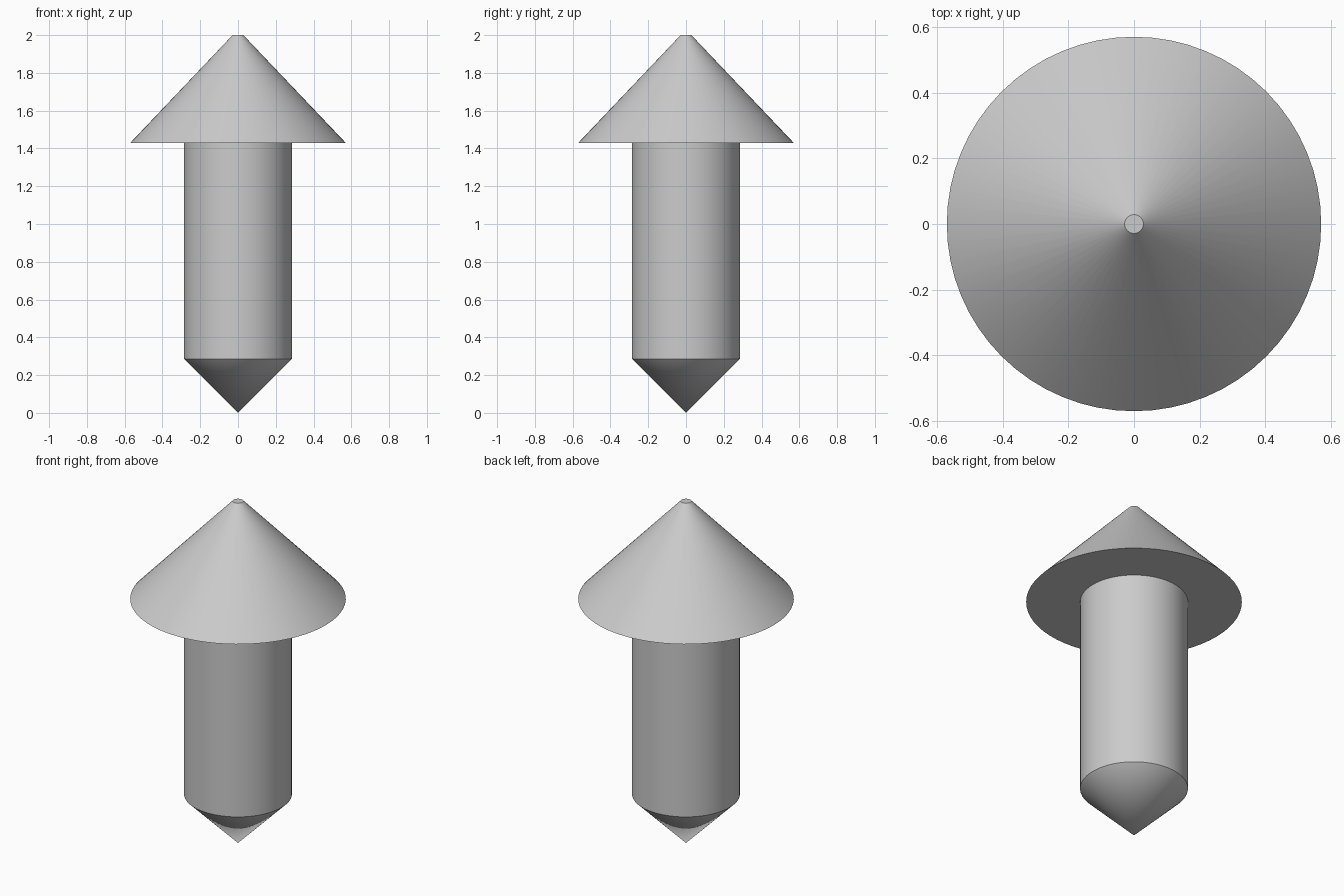
import bpy
import math

default = bpy.data.objects.get("Cube")
if default:
    bpy.data.objects.remove(default, do_unlink=True)

U = 2 / 7  # shaft radius, the unit for every other size
SIDES = 64

grey = bpy.data.materials.new("light grey")
grey.use_nodes = True
colour = (0.6, 0.6, 0.6, 1)
grey.diffuse_color = colour
grey.node_tree.nodes["Principled BSDF"].inputs["Base Color"].default_value = colour


def frustum(name, bottom_radius, top_radius, bottom, top):
    """Add a smooth round part between two heights."""
    bpy.ops.mesh.primitive_cone_add(
        vertices=SIDES, radius1=bottom_radius, radius2=top_radius,
        depth=top - bottom, location=(0, 0, (bottom + top) / 2))
    part = bpy.context.object
    part.name = name
    part.data.materials.append(grey)
    bpy.ops.object.shade_smooth_by_angle(angle=math.radians(30))
    return part


# Pointed foot, straight shaft and wide head with a small flat tip
frustum("pointed_foot", 0, U, 0, U)
frustum("shaft", U, U, U, 5 * U)
frustum("conical_head", 2 * U, 0.1 * U, 5 * U, 7 * U)
